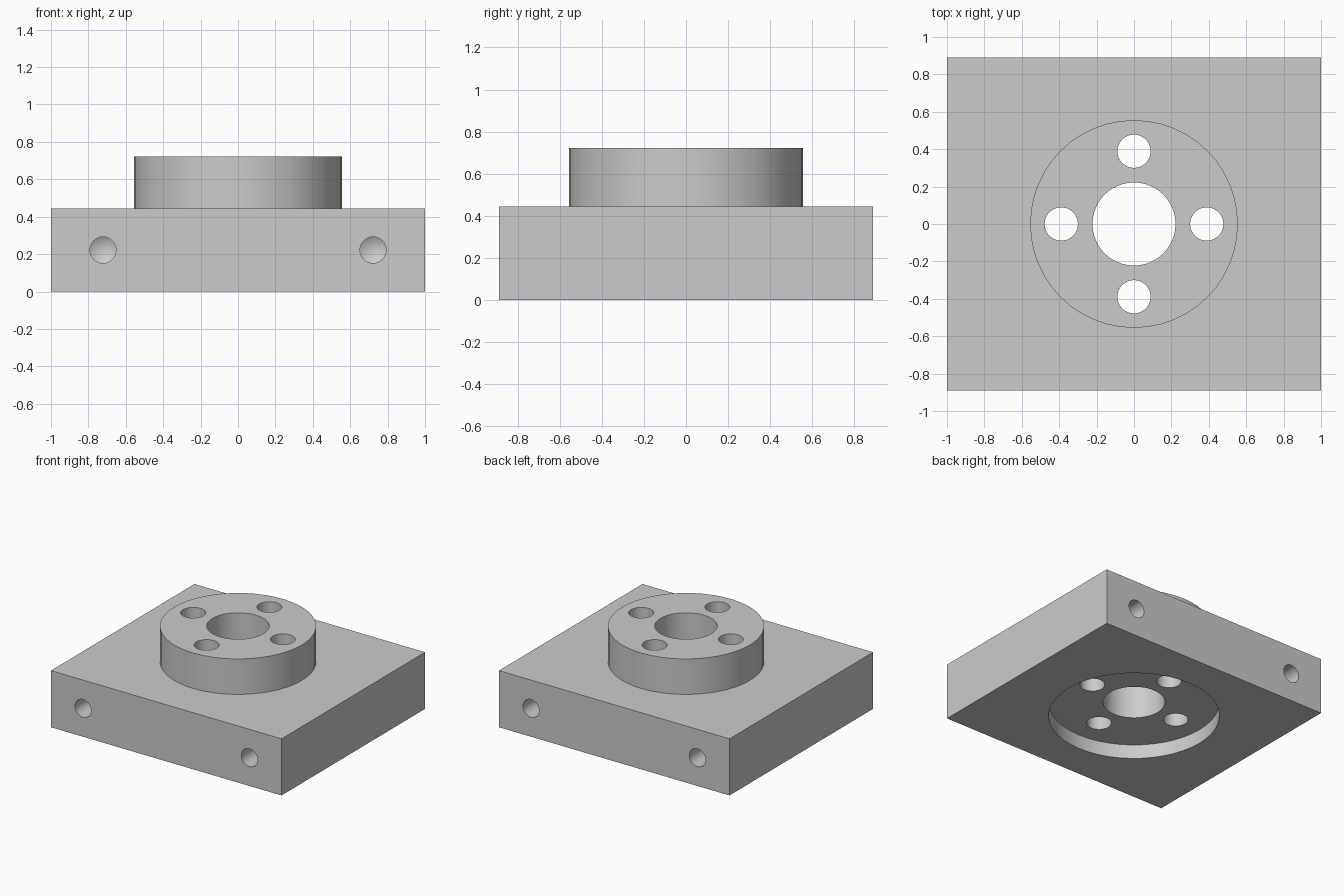
import bpy
import math
from mathutils import Matrix

if "Cube" in bpy.data.objects:
    bpy.data.objects.remove(bpy.data.objects["Cube"])

WIDTH, DEPTH, PLATE_H, TOTAL_H = 2.0, 1.778, 0.444, 0.722
BOSS_R, BORE_R, RECESS_R, RECESS_H = 0.555, 0.222, 0.611, 0.111
BOLT_R, BOLT_CIRCLE = 0.089, 0.389
SIDE_R, SIDE_X, SIDE_DEPTH = 0.07, 0.722, 0.55

grey = bpy.data.materials.new("light_grey_metal")
grey.use_nodes = True
colour = (0.6, 0.6, 0.6, 1)
grey.diffuse_color = colour
grey.node_tree.nodes["Principled BSDF"].inputs["Base Color"].default_value = colour


def cylinder(name, radius, z0, z1, x=0, y=0, sides=48):
    """Upright cylinder between two heights."""
    bpy.ops.mesh.primitive_cylinder_add(
        vertices=sides, radius=radius, depth=z1 - z0, location=(x, y, (z0 + z1) / 2))
    obj = bpy.context.object
    obj.name = name
    obj.data.materials.append(grey)
    return obj


def drill(name, x, side):
    """Horizontal drill shape with a conical tip, entering from the front or back."""
    obj = cylinder(name, SIDE_R, -0.1, SIDE_DEPTH, sides=32)
    obj.data.transform(Matrix.Translation(obj.location))
    obj.location = (x, side * DEPTH / 2, PLATE_H / 2)
    # Pull the inner cap into a point
    import bmesh
    bm = bmesh.new()
    bm.from_mesh(obj.data)
    cap = max(bm.faces, key=lambda f: f.calc_center_median().z)
    tip = bmesh.ops.poke(bm, faces=[cap])["verts"][0]
    tip.co.z += SIDE_R * 0.6
    bm.to_mesh(obj.data)
    bm.free()
    obj.rotation_euler.x = side * math.pi / 2
    return obj


def combine(body, other, operation):
    """Apply a boolean and discard the second shape."""
    other.hide_render = True
    mod = body.modifiers.new(operation.lower(), "BOOLEAN")
    mod.operation = operation
    mod.solver = "EXACT"
    mod.object = other
    bpy.context.view_layer.objects.active = body
    bpy.ops.object.modifier_apply(modifier=mod.name)
    bpy.data.objects.remove(other)


# Rectangular plate
bpy.ops.mesh.primitive_cube_add(size=1, location=(0, 0, PLATE_H / 2))
body = bpy.context.object
body.name = "flanged_mounting_plate"
body.scale = (WIDTH, DEPTH, PLATE_H)
bpy.ops.object.transform_apply(location=True, rotation=True, scale=True)
body.data.materials.append(grey)

# Raised round boss and matching recess underneath
combine(body, cylinder("boss", BOSS_R, PLATE_H / 2, TOTAL_H), "UNION")
combine(body, cylinder("recess", RECESS_R, -0.1, RECESS_H), "DIFFERENCE")

# Central bore and four bolt holes
combine(body, cylinder("bore", BORE_R, -0.2, 1), "DIFFERENCE")
for i in range(4):
    a = i * math.pi / 2
    hole = cylinder("bolt_hole", BOLT_R, -0.2, 1,
                    BOLT_CIRCLE * math.cos(a), BOLT_CIRCLE * math.sin(a), 32)
    combine(body, hole, "DIFFERENCE")

# Blind drilled holes in the front and back edges
for side in (-1, 1):
    for x in (-SIDE_X, SIDE_X):
        combine(body, drill("side_hole", x, side), "DIFFERENCE")

# Smooth round walls, crisp edges
bpy.ops.object.select_all(action="DESELECT")
body.select_set(True)
bpy.context.view_layer.objects.active = body
bpy.ops.object.shade_smooth_by_angle(angle=math.radians(20))
